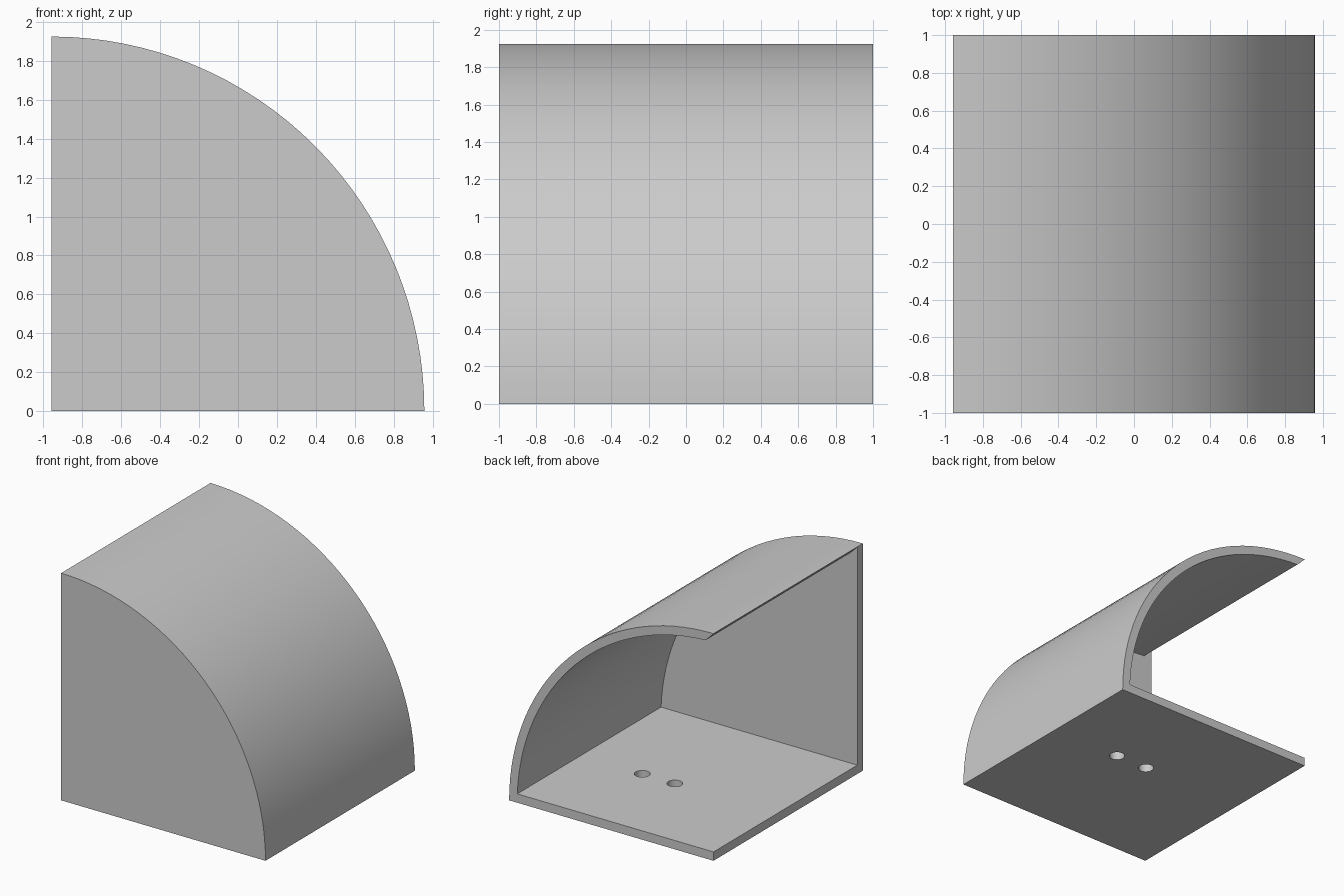
import bpy, bmesh, math

cube = bpy.data.objects.get("Cube")
if cube:
    bpy.data.objects.remove(cube, do_unlink=True)

LEFT, HALF_DEPTH = -0.958, 1.0
WIDTH, HEIGHT, WALL = 1.916, 1.925, 0.075
STEPS = 32

grey = bpy.data.materials.new("light_grey")
grey.use_nodes = True
colour = (0.6, 0.6, 0.6, 1)
grey.diffuse_color = colour
grey.node_tree.nodes["Principled BSDF"].inputs["Base Color"].default_value = colour


def arc(rx, rz, start, end):
    """Points on a quarter arc around the lower open corner."""
    angles = [start + (end - start) * i / STEPS for i in range(STEPS + 1)]
    return [(LEFT + rx * math.cos(a), rz * math.sin(a)) for a in angles]


def prism(name, outline, y0, y1):
    """Extrude an x-z outline along y."""
    bm = bmesh.new()
    face = bm.faces.new([bm.verts.new((x, y0, z)) for x, z in outline])
    moved = bmesh.ops.extrude_face_region(bm, geom=[face])["geom"]
    verts = [v for v in moved if isinstance(v, bmesh.types.BMVert)]
    bmesh.ops.translate(bm, verts=verts, vec=(0, y1 - y0, 0))
    bmesh.ops.recalc_face_normals(bm, faces=bm.faces)
    mesh = bpy.data.meshes.new(name)
    bm.to_mesh(mesh)
    bm.free()
    mesh.materials.append(grey)
    obj = bpy.data.objects.new(name, mesh)
    bpy.context.collection.objects.link(obj)
    return obj


def cut(target, cutter):
    """Subtract a cutter, then discard it."""
    cutter.hide_render = True
    mod = target.modifiers.new("cut", "BOOLEAN")
    mod.operation = "DIFFERENCE"
    mod.solver = "EXACT"
    mod.object = cutter
    bpy.context.view_layer.objects.active = target
    bpy.ops.object.modifier_apply(modifier=mod.name)
    bpy.data.objects.remove(cutter, do_unlink=True)


# Quarter-round solid
housing = prism("quarter_round_housing",
                [(LEFT, 0)] + arc(WIDTH, HEIGHT, 0, math.pi / 2),
                -HALF_DEPTH, HALF_DEPTH)

# Hollow, open at the back and one side, with a slanted lip at the top
rx, rz = WIDTH - WALL, HEIGHT - WALL
inner = arc(rx, rz, math.asin(WALL / rz), math.acos(WALL / rx))
lip = [(LEFT, HEIGHT - 0.003), (LEFT - 0.2, HEIGHT + 0.2), (LEFT - 0.2, WALL)]
cut(housing, prism("cavity_cutter", inner + lip, -HALF_DEPTH + WALL, HALF_DEPTH + 0.2))

# Two mounting holes through the floor
for x in (0, 0.305):
    bpy.ops.mesh.primitive_cylinder_add(vertices=32, radius=0.061, depth=0.3,
                                        location=(x, 0.15, 0))
    hole = bpy.context.object
    hole.data.materials.append(grey)
    cut(housing, hole)

bpy.ops.object.select_all(action="DESELECT")
housing.select_set(True)
bpy.context.view_layer.objects.active = housing
bpy.ops.object.shade_smooth_by_angle(angle=math.radians(30))
